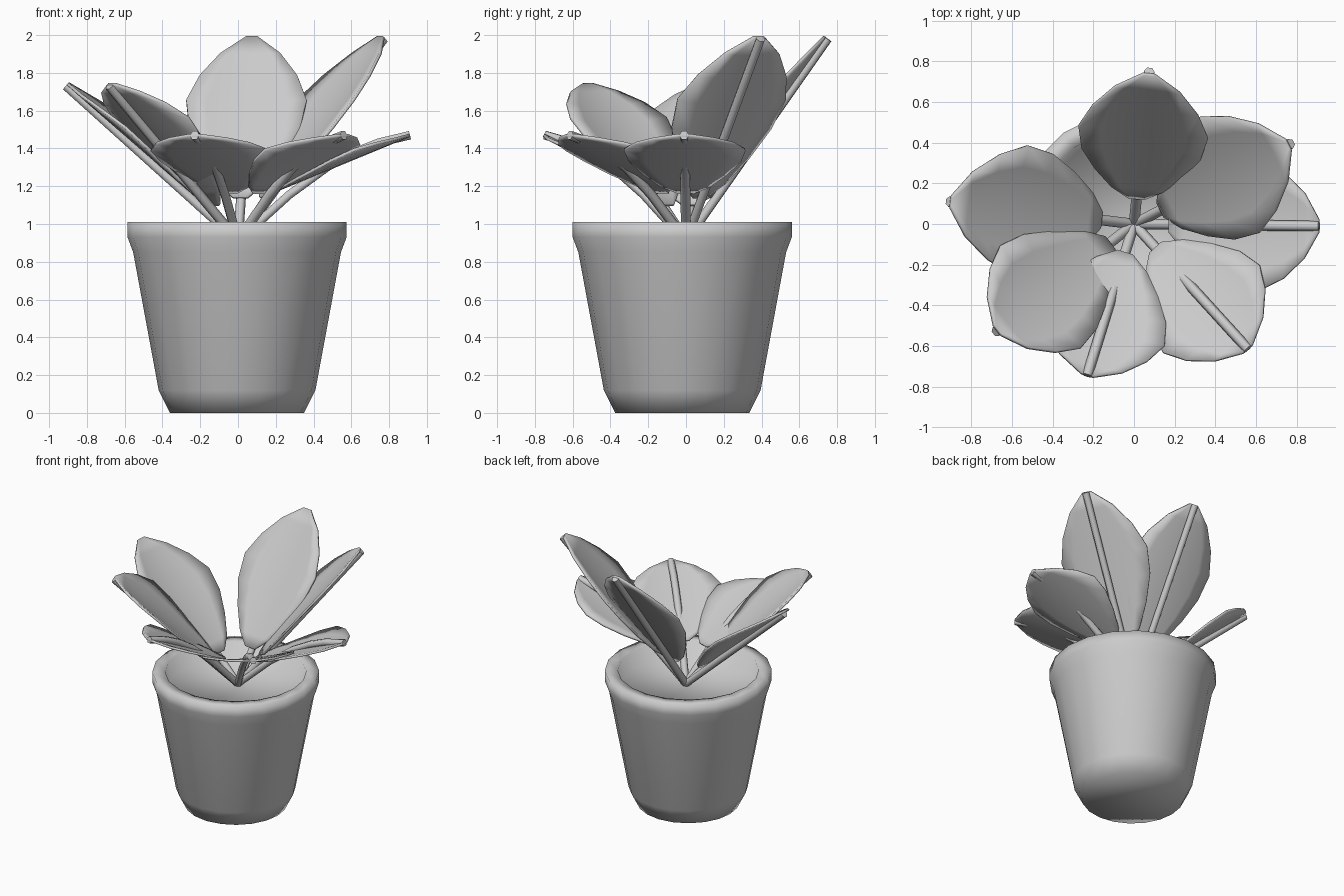
import bpy
import bmesh
import math
from mathutils import Vector

cube = bpy.data.objects.get("Cube")
if cube:
    bpy.data.objects.remove(cube, do_unlink=True)

GREY = (0.6, 0.6, 0.6, 1.0)
mat = bpy.data.materials.new("plain_grey")
mat.use_nodes = True
mat.diffuse_color = GREY
mat.node_tree.nodes["Principled BSDF"].inputs["Base Color"].default_value = GREY


def finish(bm, name, angle):
    """Turn a bmesh into a smooth-shaded object."""
    bmesh.ops.recalc_face_normals(bm, faces=bm.faces)
    mesh = bpy.data.meshes.new(name)
    bm.to_mesh(mesh)
    bm.free()
    mesh.materials.append(mat)
    obj = bpy.data.objects.new(name, mesh)
    bpy.context.collection.objects.link(obj)
    bpy.ops.object.select_all(action='DESELECT')
    obj.select_set(True)
    bpy.context.view_layer.objects.active = obj
    bpy.ops.object.shade_smooth_by_angle(angle=math.radians(angle))
    return obj


def lathe(name, profile, sides, centre, angle):
    """Revolve (radius, height) points around z and cap both ends."""
    bm = bmesh.new()
    rings = []
    for r, z in profile:
        ring = []
        for i in range(sides):
            a = math.tau * i / sides
            ring.append(bm.verts.new((centre[0] + r * math.cos(a),
                                      centre[1] + r * math.sin(a), z)))
        rings.append(ring)
    for low, high in zip(rings, rings[1:]):
        for i in range(sides):
            j = (i + 1) % sides
            bm.faces.new((low[i], low[j], high[j], high[i]))
    bm.faces.new(rings[0])
    bm.faces.new(rings[-1])
    return finish(bm, name, angle)


# Soft-edged pot: outer wall, rim, inner wall, and the soil as the last cap
lathe("pot_with_soil", [(0.355, 0), (0.415, 0.12), (0.55, 0.85), (0.58, 0.93),
                        (0.58, 1.01), (0.49, 1.01), (0.465, 0.9)],
      20, (-0.005, -0.02), 180)

# Leaf outline: position along the blade line, half width
OUTLINE = [(0.19, 0.04), (0.26, 0.13), (0.38, 0.22), (0.52, 0.295),
           (0.66, 0.32), (0.79, 0.26), (0.91, 0.16), (1.0, 0.03)]
STEM_FOOT = 0.91


def stem(name, tip, path):
    """Round stem through (fraction outwards, fraction upwards) points."""
    curve = bpy.data.curves.new(name, 'CURVE')
    curve.dimensions = '3D'
    curve.bevel_depth = 0.026
    curve.bevel_resolution = 1
    curve.use_fill_caps = True
    spline = curve.splines.new('POLY')
    spline.points.add(len(path) - 1)
    for point, (out, rise) in zip(spline.points, path):
        z = STEM_FOOT + rise * (tip.z - STEM_FOOT)
        point.co = (tip.x * out, tip.y * out, z, 1)
    curve.materials.append(mat)
    bpy.context.collection.objects.link(bpy.data.objects.new(name, curve))


def blade(name, tip, root_z, offset, cup, push):
    """Cupped blade from a root height to the tip, widest part pushed outwards."""
    root = Vector((0, 0, root_z))
    along = tip - root
    side = along.cross(Vector((0, 0, 1))).normalized()
    up = side.cross(along).normalized()
    bm = bmesh.new()
    rows = []
    for t, half in OUTLINE:
        t += push * 4 * (t - 0.19) * (1 - t)
        row = []
        for k in range(-3, 4):
            w = half * k / 3
            lift = offset + cup * (w / 0.32) ** 2
            row.append(bm.verts.new(root + along * t + side * w + up * lift))
        rows.append(row)
    for a, b in zip(rows, rows[1:]):
        for k in range(len(a) - 1):
            bm.faces.new((a[k], a[k + 1], b[k + 1], b[k]))
    obj = finish(bm, name, 40)
    solid = obj.modifiers.new("thickness", 'SOLIDIFY')
    solid.thickness = 0.016
    solid.offset = 0


# Stem paths: straight, or bending outwards near the tip
STRAIGHT = [(0, 0), (1, 1)]
BENT = [(0, 0), (0.3, 0.44), (0.52, 0.7), (0.68, 0.84), (0.82, 0.93), (1, 1)]

# Leaf kinds: stem path, then blade root height, offset, cupping, push
TALL = (STRAIGHT, 0.93, 0.018, 0.04, 0.0)
MEDIUM = (STRAIGHT, 0.94, 0.016, 0.05, 0.0)
SQUARE = (STRAIGHT, 0.94, 0.016, 0.05, 0.1)
LOW = (BENT, 1.095, 0.0, 0.04, 0.06)

# Leaves around the plant: tip position and kind
LEAVES = {
    "back": ((0.075, 0.75, 1.98), TALL),
    "back_left": ((0.77, 0.395, 1.98), TALL),
    "left": ((0.91, -0.01, 1.47), LOW),
    "front_left": ((0.56, -0.615, 1.47), LOW),
    "front": ((-0.23, -0.745, 1.47), LOW),
    "front_right": ((-0.68, -0.53, 1.73), SQUARE),
    "right": ((-0.91, 0.11, 1.73), MEDIUM),
}
for place, (tip, (path, *shape)) in LEAVES.items():
    stem("stem_" + place, Vector(tip), path)
    blade("leaf_" + place, Vector(tip), *shape)
